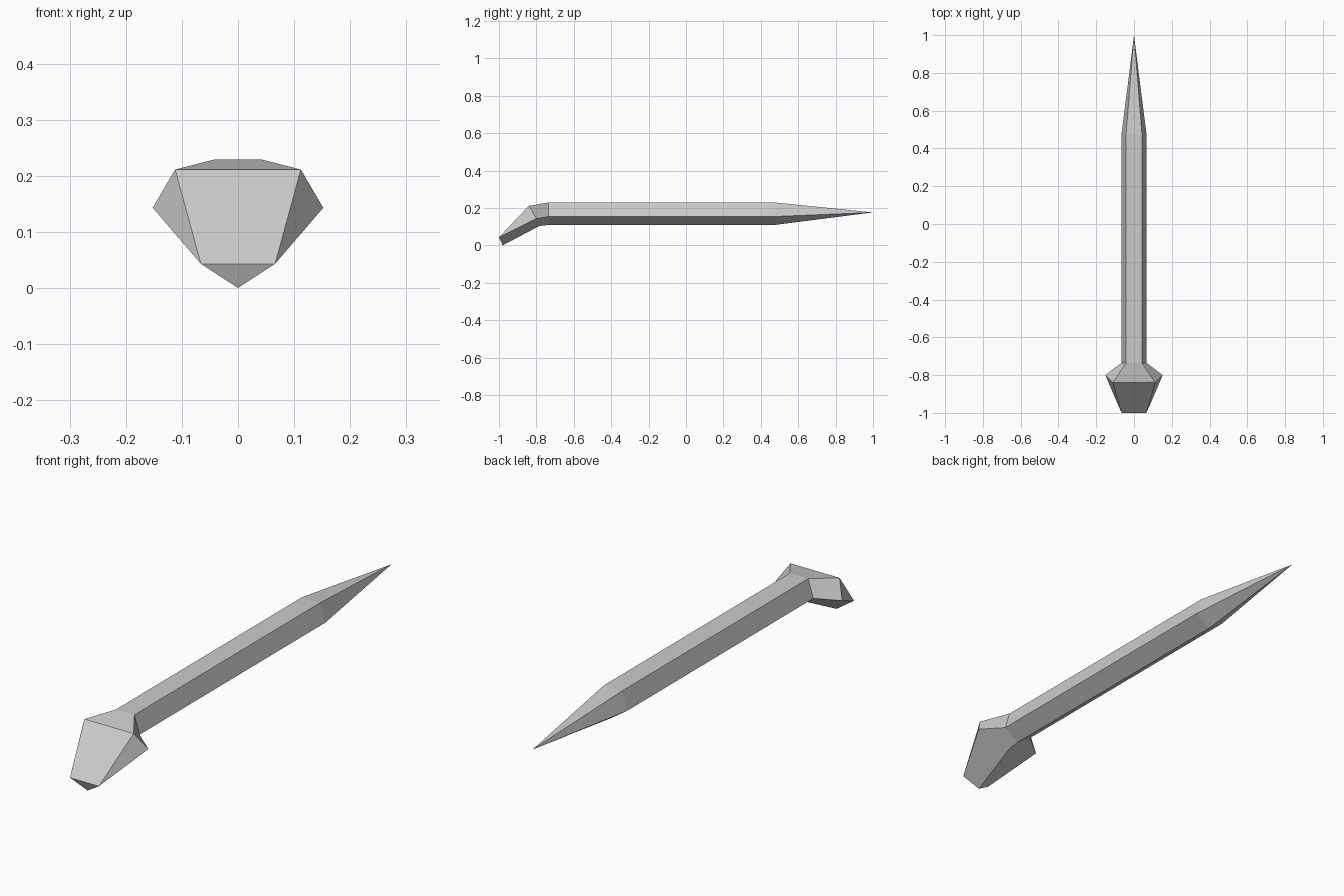
import bpy, bmesh

if "Cube" in bpy.data.objects:
    bpy.data.objects.remove(bpy.data.objects["Cube"])

steel = bpy.data.materials.new("grey steel")
steel.diffuse_color = (0.6, 0.6, 0.6, 1)
steel.use_nodes = True
steel.node_tree.nodes["Principled BSDF"].inputs["Base Color"].default_value = steel.diffuse_color


def section(top, side, bottom):
    """Five-sided section, mirrored in x: each argument is (x, y, z)."""
    flip = lambda p: (-p[0], p[1], p[2])
    return [flip(top), top, side, bottom, flip(side)]


# Sections from the bent head to the pointed tip
lip = (0.066, -1.0, 0.043)
tip = (0, 1.0, 0.176)
sections = [
    section(lip, lip, (0, -0.98, 0.0)),                                      # head end
    section((0.112, -0.84, 0.211), (0.152, -0.80, 0.143), (0, -0.785, 0.103)),  # head flare
    section((0.042, -0.735, 0.229), (0.066, -0.735, 0.154), (0, -0.735, 0.109)),  # shaft start
    section((0.042, 0.475, 0.229), (0.066, 0.475, 0.154), (0, 0.475, 0.109)),  # shaft end
    section(tip, tip, tip),                                                  # tip
]

# Loft the sections; coinciding points collapse into triangles
bm = bmesh.new()
rings = [[bm.verts.new(p) for p in s] for s in sections]
for a, b in zip(rings, rings[1:]):
    for i in range(5):
        j = (i + 1) % 5
        bm.faces.new((a[i], a[j], b[j], b[i]))
bm.faces.new(rings[0])
bmesh.ops.remove_doubles(bm, verts=bm.verts, dist=0.0001)
bmesh.ops.recalc_face_normals(bm, faces=bm.faces)

mesh = bpy.data.meshes.new("spike")
bm.to_mesh(mesh)
bm.free()
mesh.materials.append(steel)
bpy.context.collection.objects.link(bpy.data.objects.new("spike", mesh))
